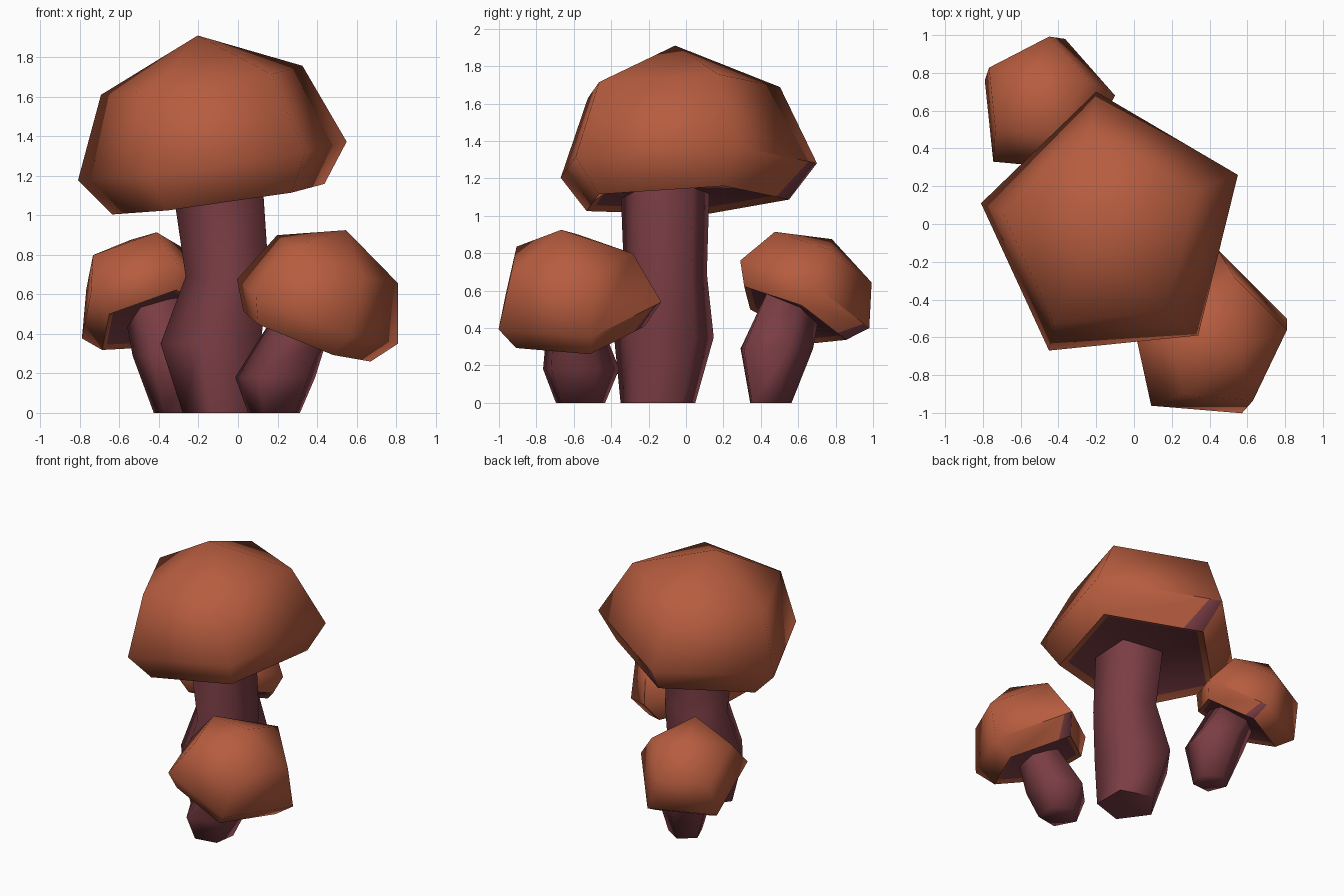
import bpy, math
from mathutils import Vector

if "Cube" in bpy.data.objects:
    bpy.data.objects.remove(bpy.data.objects["Cube"])


def material(name, rgb):
    m = bpy.data.materials.new(name)
    m.diffuse_color = (*rgb, 1)
    m.use_nodes = True
    m.node_tree.nodes["Principled BSDF"].inputs["Base Color"].default_value = m.diffuse_color
    return m


orange = material("cap orange", (0.47, 0.108, 0.049))
plum = material("stem plum", (0.195, 0.047, 0.058))


def ring(center, offsets, axis):
    """Points around a centre, lifted into the plane square to the axis."""
    c, a = Vector(center), Vector(axis)
    return [c + Vector((x, y, -(a.x * x + a.y * y) / a.z)) for x, y in offsets]


def pentagon(radius, start):
    return [(radius * math.cos(math.radians(start + 72 * k)),
             radius * math.sin(math.radians(start + 72 * k))) for k in range(5)]


def loft(name, rings, bottom, top, mats, is_cap=False):
    """Skin five-sided rings from bottom to top and close both ends."""
    verts = [p for r in rings for p in r] + [Vector(bottom), Vector(top)]
    b, t, last = len(verts) - 2, len(verts) - 1, 5 * (len(rings) - 1)
    faces, idx = [], []
    for k in range(5):
        n = (k + 1) % 5
        faces.append((b, n, k))
        idx.append(1 if is_cap else 0)
        for r in range(0, last, 5):
            quad = (r + k, r + n, r + 5 + n, r + 5 + k)
            if is_cap and r == 5 and k == 0:
                # plum stain running up one corner of the lip
                m = len(verts)
                verts.append(verts[quad[0]].lerp(verts[quad[1]], 0.8))
                verts.append(verts[quad[3]].lerp(verts[quad[2]], 0.9))
                faces += [(quad[0], m, m + 1, quad[3]), (m, quad[1], quad[2], m + 1)]
                idx += [0, 1]
            else:
                faces.append(quad)
                idx.append(0)
        faces.append((last + k, last + n, t))
        idx.append(0)
    me = bpy.data.meshes.new(name)
    me.from_pydata(verts, [], faces)
    for m in mats:
        me.materials.append(m)
    for p, i in zip(me.polygons, idx):
        p.material_index = i
    ob = bpy.data.objects.new(name, me)
    bpy.context.collection.objects.link(ob)
    bpy.ops.object.select_all(action='DESELECT')
    ob.select_set(True)
    bpy.context.view_layer.objects.active = ob
    bpy.ops.object.shade_smooth_by_angle(angle=math.radians(76))


def cap(name, center, axis, rim):
    """Dome with lip, widest rim, shoulder and apex; plum underside."""
    c, a = Vector(center), Vector(axis)
    rings = []
    for height, scale in ((-0.26, 0.71), (-0.3, 0.79), (0, 1), (0.64, 0.75)):
        rings.append(ring(c + a * height, [(x * scale, y * scale) for x, y in rim], a))
    loft(name, rings, c - a * 0.22, c + a, [orange, plum], True)


def stem(name, start, sections, axis):
    """Sections are (x, y, z, radius); the top one follows the cap's tilt."""
    rings = []
    for i, (x, y, z, r) in enumerate(sections):
        tilt = axis if i == len(sections) - 1 else (0, 0, 1)
        rings.append(ring((x, y, z), pentagon(r, start), tilt))
    loft(name, rings, sections[0][:3], sections[-1][:3], [plum])


# Large mushroom in the middle
big_axis = (-0.09, -0.02, 0.64)
cap("large_cap", (-0.114, -0.038, 1.27), big_axis,
    [(0.664, 0.298), (-0.086, 0.738), (-0.696, 0.148), (-0.336, -0.632), (0.454, -0.552)])
stem("large_stem", 36, [(-0.07, -0.15, 0, 0.21), (-0.112, -0.118, 0.35, 0.28),
                        (-0.032, -0.11, 0.69, 0.233), (-0.08, -0.112, 1.17, 0.25)], big_axis)

# Small mushroom at the front right
right_axis = (0.166, -0.045, 0.415)
cap("front_right_cap", (0.381, -0.622, 0.51), right_axis,
    [(0.43, 0.12), (0.06, 0.49), (-0.386, 0.1), (-0.29, -0.34), (0.19, -0.38)])
stem("front_right_stem", 28, [(0.19, -0.57, 0, 0.14), (0.2, -0.57, 0.18, 0.216),
                              (0.33, -0.61, 0.44, 0.145)], right_axis)

# Small mushroom at the back left
left_axis = (-0.1, 0.16, 0.32)
cap("back_left_cap", (-0.445, 0.62, 0.555), left_axis,
    [(0.345, 0.06), (0.08, 0.36), (-0.345, 0.14), (-0.3, -0.29), (0.13, -0.33)])
stem("back_left_stem", 22, [(-0.31, 0.445, 0, 0.12), (-0.33, 0.47, 0.29, 0.21),
                            (-0.42, 0.56, 0.53, 0.15)], left_axis)
